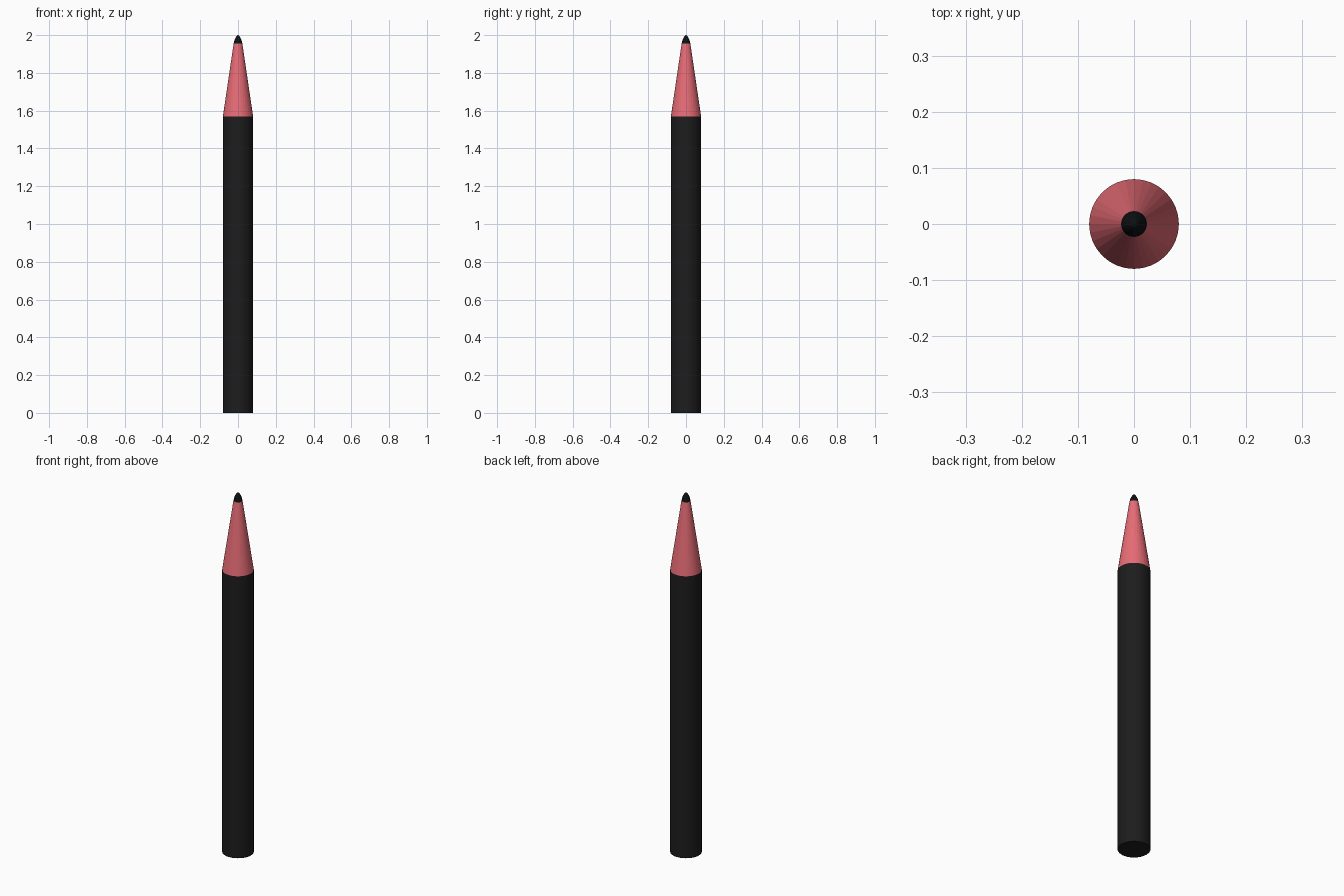
import bpy, bmesh
from math import cos, sin, tau

if "Cube" in bpy.data.objects:
    bpy.data.objects.remove(bpy.data.objects["Cube"])

SIDES = 32


def material(name, color):
    m = bpy.data.materials.new(name)
    m.diffuse_color = color
    m.use_nodes = True
    m.node_tree.nodes["Principled BSDF"].inputs["Base Color"].default_value = m.diffuse_color
    return m


def lathe(name, profile, mat):
    """Revolve (radius, z) points about z; radius 0 closes to a point."""
    bm = bmesh.new()
    rings = []
    for r, z in profile:
        if r == 0:
            rings.append([bm.verts.new((0, 0, z))] * SIDES)
        else:
            rings.append([bm.verts.new((r * cos(tau * i / SIDES), r * sin(tau * i / SIDES), z))
                          for i in range(SIDES)])
    for a, b in zip(rings, rings[1:]):
        for i in range(SIDES):
            j = (i + 1) % SIDES
            bm.faces.new(list(dict.fromkeys((a[i], a[j], b[j], b[i]))))
    bmesh.ops.recalc_face_normals(bm, faces=bm.faces)
    mesh = bpy.data.meshes.new(name)
    bm.to_mesh(mesh)
    bm.free()
    mesh.materials.append(mat)
    obj = bpy.data.objects.new(name, mesh)
    bpy.context.collection.objects.link(obj)
    return obj


black = material("black_paint", (0.012, 0.012, 0.012, 1))
pink = material("pink_wood", (0.80, 0.15, 0.18, 1))
lead = material("dark_lead", (0.004, 0.005, 0.006, 1))

# Painted barrel with flat bottom
lathe("barrel", [(0, 0), (0.08, 0), (0.08, 1.57), (0, 1.57)], black)
# Sharpened wooden cone
lathe("sharpened_cone", [(0, 1.57), (0.08, 1.57), (0.023, 1.955), (0, 1.955)], pink)
# Rounded lead point
lathe("lead_tip", [(0, 1.955), (0.023, 1.955), (0.018, 1.975), (0.012, 1.988),
                   (0.006, 1.997), (0, 2.0)], lead)
